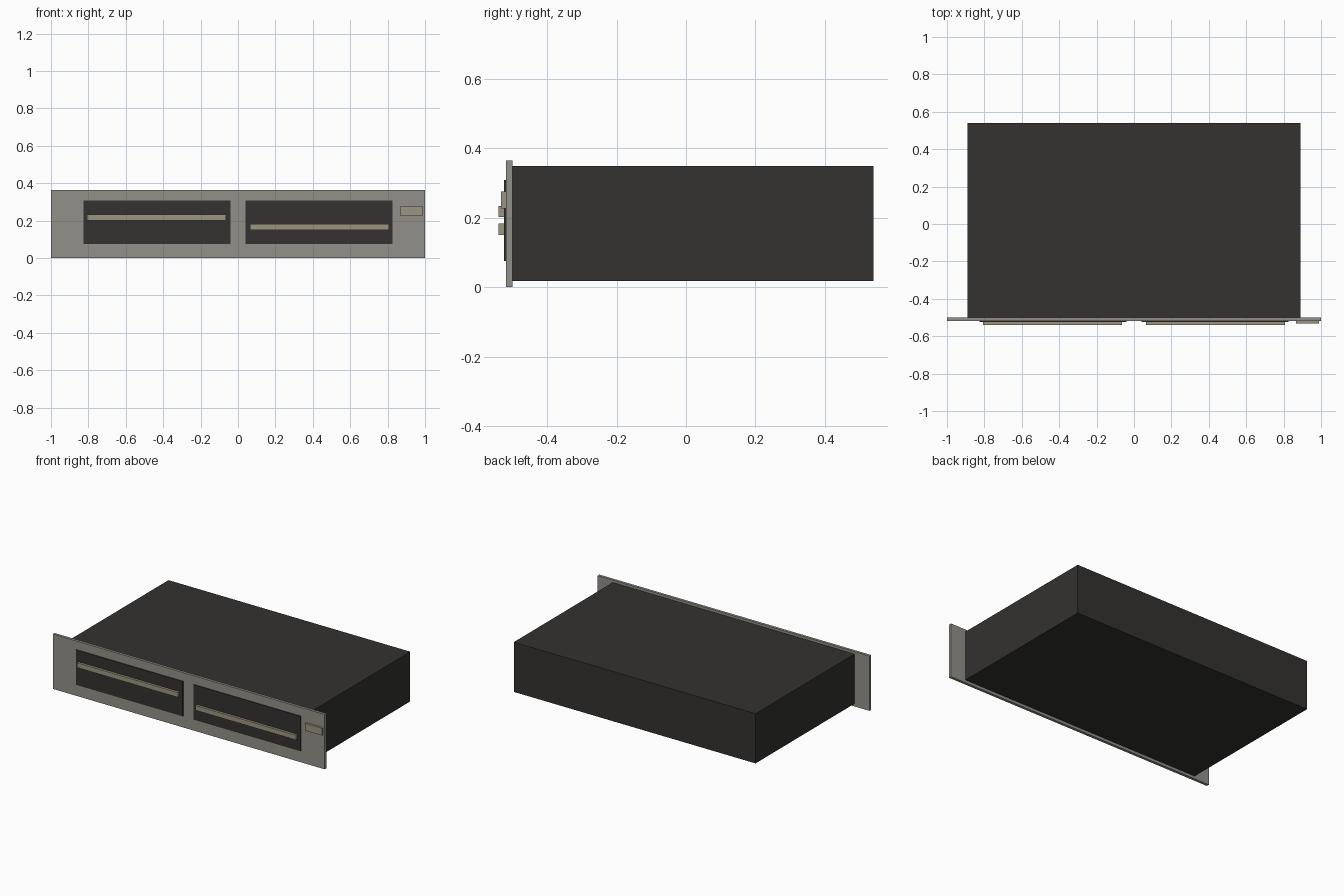
import bpy

if "Cube" in bpy.data.objects:
    bpy.data.objects.remove(bpy.data.objects["Cube"])


def material(name, color):
    m = bpy.data.materials.new(name)
    m.diffuse_color = (*color, 1)
    m.use_nodes = True
    m.node_tree.nodes["Principled BSDF"].inputs["Base Color"].default_value = m.diffuse_color
    return m


def box(name, x, y, z, mat):
    """Box spanning the given (min, max) ranges."""
    bpy.ops.mesh.primitive_cube_add(size=1)
    o = bpy.context.object
    o.name = name
    o.location = [(a + b) / 2 for a, b in (x, y, z)]
    o.scale = [b - a for a, b in (x, y, z)]
    bpy.ops.object.transform_apply(location=True, rotation=False, scale=True)
    o.data.materials.append(mat)
    return o


dark = material("dark_metal", (0.033, 0.032, 0.029))
grey = material("panel_grey", (0.29, 0.28, 0.25))
beige = material("beige_plastic", (0.33, 0.30, 0.22))

# Chassis and the wider rack faceplate
box("chassis", (-0.89, 0.89), (-0.50, 0.54), (0.018, 0.349), dark)
box("faceplate", (-1, 1), (-0.518, -0.50), (0, 0.365), grey)

# Two drive bays, each with a slot bar at its own height
for side, sign, bar_z in (("left", -1, 0.218), ("right", 1, 0.167)):
    box(side + "_bay", sorted((sign * 0.04, sign * 0.827)),
        (-0.524, -0.516), (0.076, 0.308), dark)
    box(side + "_slot_bar", sorted((sign * 0.064, sign * 0.806)),
        (-0.54, -0.522), (bar_z - 0.016, bar_z + 0.016), beige)

# Power switch
box("switch", (0.866, 0.99), (-0.532, -0.516), (0.227, 0.275), beige)
